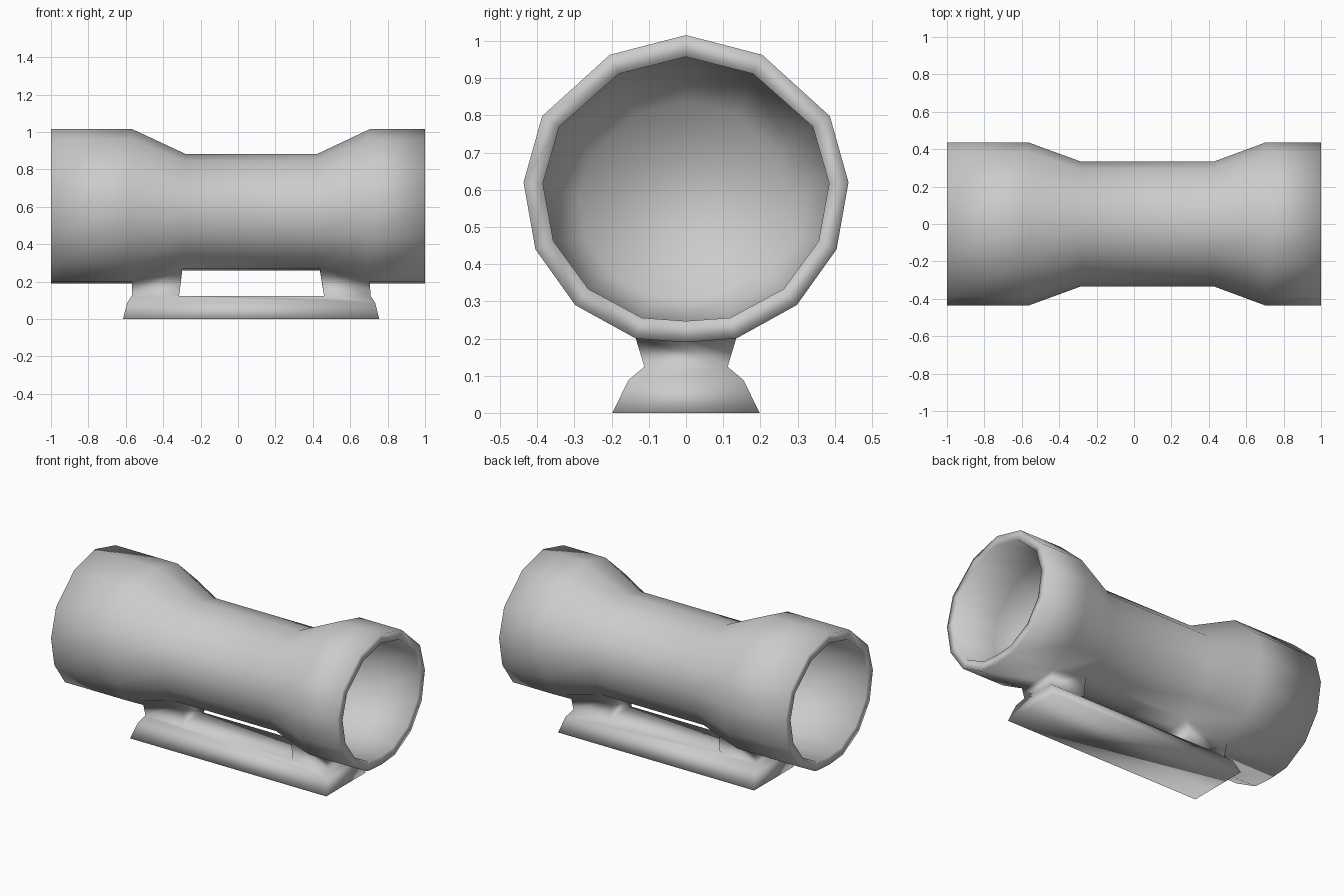
import bpy, bmesh

if "Cube" in bpy.data.objects:
    bpy.data.objects.remove(bpy.data.objects["Cube"])

def loft(bm, rings):
    loops = [[bm.verts.new(co) for co in ring] for ring in rings]
    n = len(loops[0])
    quads = []
    for a, b in zip(loops, loops[1:]):
        quads.append([bm.faces.new((a[i], a[(i + 1) % n], b[(i + 1) % n], b[i]))
                      for i in range(n)])
    return loops, quads

# Tube cross-section (y, z), right half mirrored to the left
MID = 0.605
half = [(0, 1.016), (0.205, 0.963), (0.387, 0.798), (0.437, 0.62),
        (0.405, 0.44), (0.298, 0.29), (0.135, 0.2), (0, 0.19)]
section = half + [(-y, z) for y, z in half[-2:0:-1]]
BELLY = (6, 7, 8)                      # lowest points, where the posts join

OUTER = (1.0, 1.0, MID)
NECK = (0.762, 0.755, 0.573)
INNER = (0.881, 0.86, 0.604)
THROAT = (0.66, 0.64, 0.575)

def tube_ring(x, shape):
    sy, sz, centre = shape
    return [(x, y * sy, centre + (z - MID) * sz) for y, z in section]

# Tube: hollow ends following the bells into the neck, thick rims
bm = bmesh.new()
stations = [(-0.282, THROAT), (-0.567, INNER), (-1, INNER), (-1, OUTER), (-0.567, OUTER),
            (-0.282, NECK), (0.425, NECK), (0.706, OUTER),
            (1, OUTER), (1, INNER), (0.706, INNER), (0.425, THROAT)]
tube, quads = loft(bm, [tube_ring(x, s) for x, s in stations])
bm.faces.new(tube[0])
bm.faces.new(tube[-1])
for ring, x in ((tube[5], -0.298), (tube[6], 0.438)):
    for i in BELLY:
        ring[i].co.x = x

# Openings in the belly where the hollow posts continue
for seg in (4, 6):
    bmesh.ops.delete(bm, geom=[quads[seg][6], quads[seg][7]], context='FACES_ONLY')

# Mounting rail: tapered bar with a flat underside
def rectangle(x0, x1, w, z):
    return [(x0, -w, z), (x1, -w, z), (x1, w, z), (x0, w, z)]

TOP = 0.124
rail, rail_quads = loft(bm, [rectangle(-0.615, 0.755, 0.198, 0),
                             rectangle(-0.592, 0.733, 0.155, 0.088),
                             rectangle(-0.568, 0.708, 0.112, TOP)])
bm.faces.new(rail[0])
left_n, right_n, right_p, left_p = rail[-1]
in_ln, in_rn, in_rp, in_lp = [bm.verts.new(c) for c in rectangle(-0.315, 0.46, 0.112, TOP)]
bm.faces.new((in_ln, in_rn, in_rp, in_lp))
# Long upper sides share the inner post corners
mid = rail[1]
bmesh.ops.delete(bm, geom=[rail_quads[1][0], rail_quads[1][2]], context='FACES_ONLY')
bm.faces.new((mid[0], mid[1], right_n, in_rn, in_ln, left_n))
bm.faces.new((mid[3], mid[2], right_p, in_rp, in_lp, left_p))

# Two posts flaring from the rail into the tube
for out_n, out_p, in_n, in_p, out_ring, in_ring in (
        (left_n, left_p, in_ln, in_lp, tube[4], tube[5]),
        (right_n, right_p, in_rn, in_rp, tube[7], tube[6])):
    bm.faces.new((out_n, out_p, *[out_ring[i] for i in BELLY]))
    bm.faces.new((in_n, in_p, *[in_ring[i] for i in BELLY]))
    bm.faces.new((out_p, in_p, in_ring[6], out_ring[6]))
    bm.faces.new((out_n, in_n, in_ring[8], out_ring[8]))

for e in [e for e in bm.edges if not e.link_faces]:
    bm.edges.remove(e)
bmesh.ops.recalc_face_normals(bm, faces=bm.faces[:])
mesh = bpy.data.meshes.new("tube_on_rail")
bm.to_mesh(mesh)
bm.free()
for p in mesh.polygons:
    p.use_smooth = True
body = bpy.data.objects.new("tube_on_rail", mesh)
bpy.context.collection.objects.link(body)
